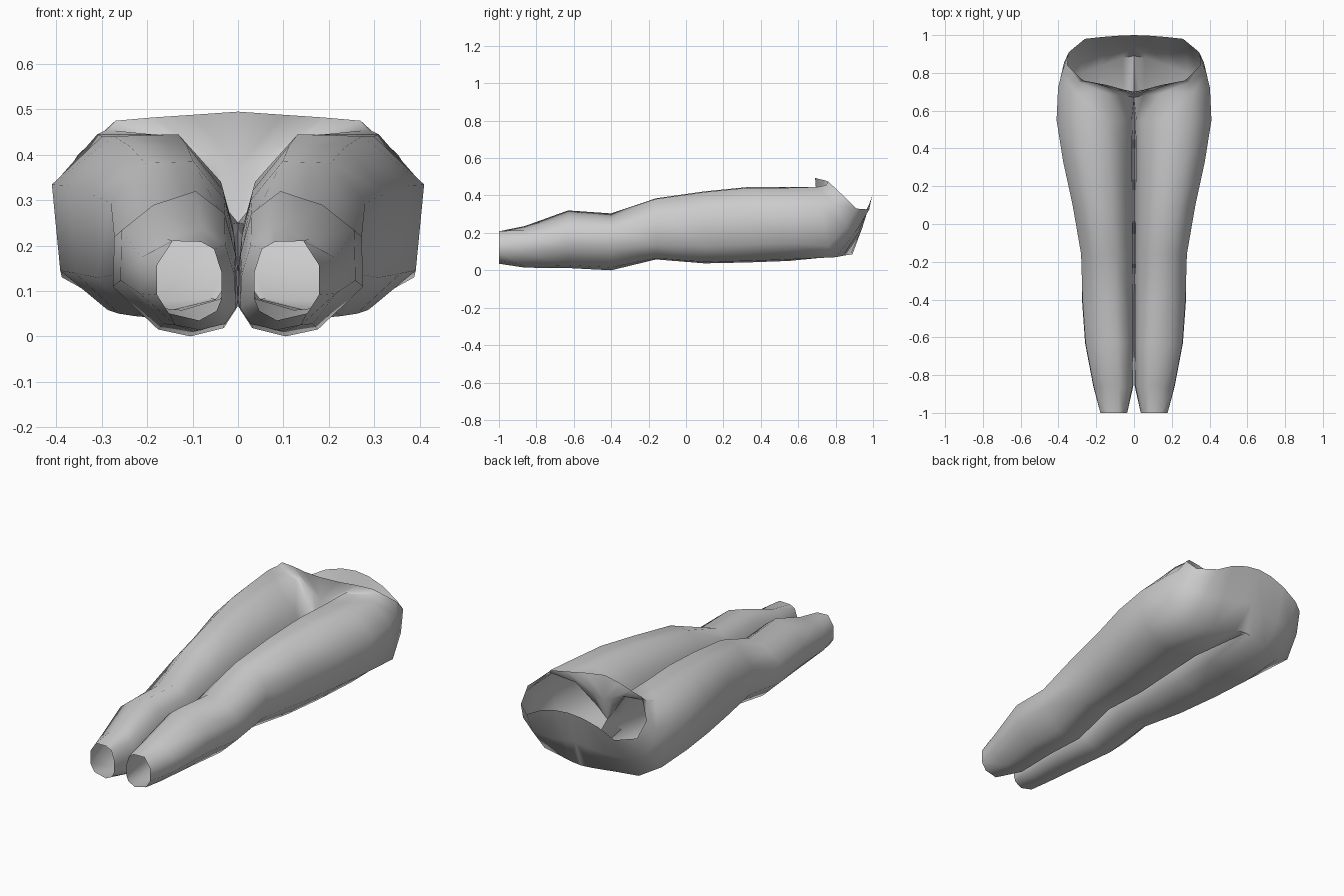
import bpy, bmesh, math

if "Cube" in bpy.data.objects:
    bpy.data.objects.remove(bpy.data.objects["Cube"])

# Normalised cross-sections, from inner front over the top, outside and back
THIGH = [(.03, .5), (.1, .74), (.35, 1), (.73, .99), (1, .72),
         (.955, .24), (.7, .02), (.44, 0), (.12, .08), (0, .25)]
CALF = [(.02, .55), (.11, .84), (.35, 1), (.7, .9), (.96, .72),
        (.97, .36), (.62, .05), (.37, 0), (.11, .06), (0, .22)]
ANKLE = [(0, .6), (.12, .9), (.32, .99), (.76, 1), (1, .7),
         (1, .32), (.82, .09), (.35, 0), (.08, .12), (0, .28)]

# Leg stations from ankle to upper thigh: section, y, inner x, outer x, low z, high z
STATIONS = [(ANKLE, -1, .036, .178, .035, .21), (CALF, -.86, .004, .222, .014, .237),
            (CALF, -.63, 0, .267, .012, .32), (CALF, -.4, 0, .284, 0, .304),
            (THIGH, -.16, 0, .28, .058, .385), (THIGH, .1, 0, .325, .037, .422),
            (THIGH, .33, 0, .375, .042, .445), (THIGH, .55, 0, .41, .05, .445)]

# Crotch ring, hip band and waist rim bend upward into the seated pose
CROTCH = [(0, .67, .25), (.05, .68, .31), (.14, .69, .44), (.31, .70, .445), (.402, .72, .34),
          (.388, .76, .13), (.28, .80, .07), (.17, .84, .078), (.06, .88, .084), (0, .89, .085)]
HIP = [(0, .70, .37), (.05, .71, .39), (.14, .735, .435), (.29, .75, .455), (.382, .80, .35),
       (.37, .855, .23), (.28, .905, .2), (.18, .925, .205), (.07, .94, .22), (0, .945, .235)]
WAIST = [(0, .69, .495), (.1, .71, .488), (.19, .74, .482), (.27, .76, .475), (.353, .84, .40),
         (.345, .91, .33), (.26, .98, .325), (.17, .99, .375), (.08, .997, .402), (0, 1, .41)]

bm = bmesh.new()


def add_ring(points):
    return [bm.verts.new(p) for p in points]


def bridge(a, b, closed):
    n = len(a)
    for i in range(n if closed else n - 1):
        j = (i + 1) % n
        bm.faces.new((a[i], a[j], b[j], b[i]))


# Leg tube
rings = [add_ring([(x0 + u * (x1 - x0), y, z0 + v * (z1 - z0)) for u, v in section])
         for section, y, x0, x1, z0, z1 in STATIONS]
rings.append(add_ring(CROTCH))
for i, (a, b) in enumerate(zip(rings, rings[1:])):
    bridge(a, b, True)

# Hip panel, open at the centre line
hip, waist = add_ring(HIP), add_ring(WAIST)
bridge(rings[-1], hip, False)
bridge(hip, waist, False)

bmesh.ops.recalc_face_normals(bm, faces=bm.faces)
outer = max(bm.faces, key=lambda f: f.calc_center_median().x)
if outer.normal.x < 0:
    bmesh.ops.reverse_faces(bm, faces=bm.faces)

# Mirror the half and weld only the pelvis seam so the legs stay separate
copy = bmesh.ops.duplicate(bm, geom=bm.verts[:] + bm.edges[:] + bm.faces[:])["geom"]
for v in (g for g in copy if isinstance(g, bmesh.types.BMVert)):
    v.co.x = -v.co.x
bmesh.ops.reverse_faces(bm, faces=[g for g in copy if isinstance(g, bmesh.types.BMFace)])
bmesh.ops.remove_doubles(bm, verts=[v for v in bm.verts if v.co.y > .6], dist=.0005)

mesh = bpy.data.meshes.new("trousers")
bm.to_mesh(mesh)
bm.free()
trousers = bpy.data.objects.new("trousers", mesh)
bpy.context.collection.objects.link(trousers)
bpy.context.view_layer.objects.active = trousers
trousers.select_set(True)
bpy.ops.object.shade_smooth_by_angle(angle=math.radians(75))
